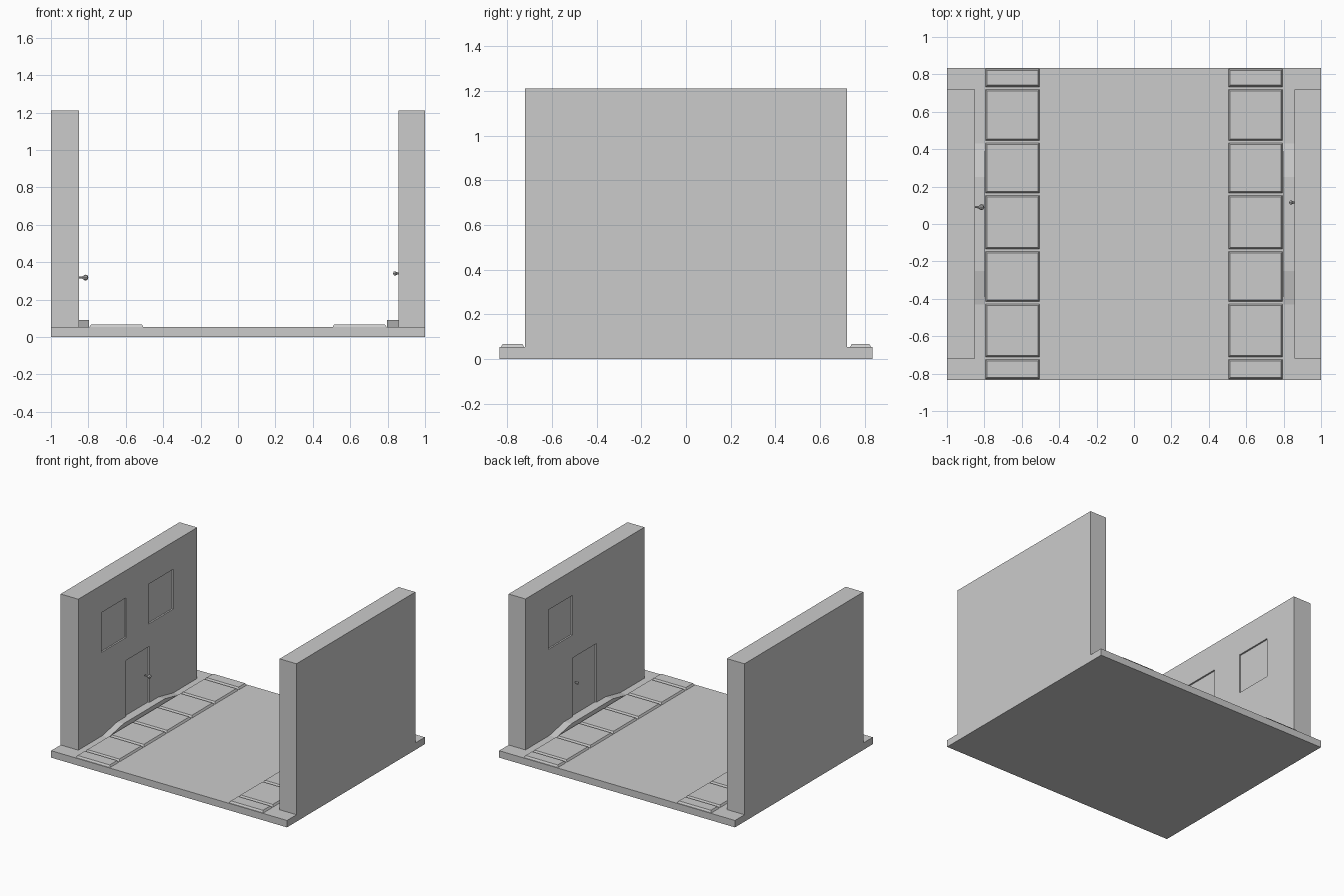
import bpy, bmesh
from math import pi
from mathutils import Matrix

if "Cube" in bpy.data.objects:
    bpy.data.objects.remove(bpy.data.objects["Cube"])

BASE_Z = 0.053


def new_object(name, bm):
    bmesh.ops.recalc_face_normals(bm, faces=bm.faces)
    mesh = bpy.data.meshes.new(name)
    bm.to_mesh(mesh)
    bm.free()
    obj = bpy.data.objects.new(name, mesh)
    bpy.context.collection.objects.link(obj)
    return obj


def box(name, x, y, z, inset=0.0):
    """Box from (min, max) ranges; inset slopes the sides toward the top."""
    bm = bmesh.new()
    lo = [bm.verts.new((a, b, z[0])) for a, b in
          ((x[0], y[0]), (x[1], y[0]), (x[1], y[1]), (x[0], y[1]))]
    i = inset
    hi = [bm.verts.new((a, b, z[1])) for a, b in
          ((x[0] + i, y[0] + i), (x[1] - i, y[0] + i),
           (x[1] - i, y[1] - i), (x[0] + i, y[1] - i))]
    bm.faces.new(lo[::-1])
    bm.faces.new(hi)
    for k in range(4):
        n = (k + 1) % 4
        bm.faces.new((lo[k], lo[n], hi[n], hi[k]))
    return new_object(name, bm)


def span(a, b):
    return (min(a, b), max(a, b))


def wall(name, side, inner, openings):
    """Wall slab with shallow recesses cut in its inner face."""
    obj = box(name, span(side, side * inner), (-0.72, 0.72), (BASE_Z, 1.21))
    for y, z in openings:
        cutter = box("recess_cutter", span(side * (inner - 0.05), side * (inner + 0.012)), y, z)
        mod = obj.modifiers.new("recess", 'BOOLEAN')
        mod.operation = 'DIFFERENCE'
        mod.solver = 'EXACT'
        mod.object = cutter
        bpy.context.view_layer.objects.active = obj
        bpy.ops.object.modifier_apply(modifier=mod.name)
        bpy.data.objects.remove(cutter)


def ramp(name, side, inner):
    """Doorstep with sloped ends against the wall."""
    profile = [(-0.43, BASE_Z), (0.43, BASE_Z), (0.25, 0.09), (-0.25, 0.09)]
    bm = bmesh.new()
    rings = [[bm.verts.new((x * side, y, z)) for y, z in profile] for x in (0.797, inner)]
    for r in rings:
        bm.faces.new(r)
    for k in range(4):
        n = (k + 1) % 4
        bm.faces.new((rings[0][k], rings[0][n], rings[1][n], rings[1][k]))
    new_object(name, bm)


def knob(name, origin, side, profile, sides=8):
    """Lathed knob pointing from the wall toward the street."""
    bm = bmesh.new()
    verts = [bm.verts.new((r, 0, h)) for r, h in profile]
    edges = [bm.edges.new(p) for p in zip(verts, verts[1:])]
    bmesh.ops.spin(bm, geom=verts + edges, cent=(0, 0, 0), axis=(0, 0, 1),
                   angle=2 * pi, steps=sides)
    bmesh.ops.remove_doubles(bm, verts=bm.verts, dist=1e-5)
    bm.transform(Matrix.Translation(origin) @ Matrix.Rotation(-side * pi / 2, 4, 'Y'))
    new_object(name, bm)


# Road slab
box("road_base", (-1, 1), (-0.835, 0.835), (0, BASE_Z))

# Walls with door and window recesses
wall("left_wall", -1, 0.85, [((-0.14, 0.14), (0.09, 0.52)),
                             ((-0.44, -0.14), (0.695, 1.0)),
                             ((0.13, 0.43), (0.695, 1.0))])
wall("right_wall", 1, 0.857, [((-0.14, 0.15), (0.09, 0.54)),
                              ((0.15, 0.44), (0.717, 1.02))])

# Doorsteps
ramp("left_doorstep", -1, 0.85)
ramp("right_doorstep", 1, 0.857)

# Pavement slabs with chamfered edges
joints = [-0.835, -0.717, -0.422, -0.14, 0.16, 0.44, 0.727, 0.835]
for side, label in ((-1, "left"), (1, "right")):
    for i, (a, b) in enumerate(zip(joints, joints[1:])):
        box(f"{label}_paving_slab_{i}", span(side * 0.5, side * 0.8),
            (a + 0.001, b - 0.001), (BASE_Z - 0.01, 0.068), inset=0.014)

# Door knobs
knob("left_door_knob", (-0.852, 0.09, 0.318), -1,
     [(0.005, 0), (0.006, 0.02), (0.016, 0.034), (0.013, 0.046), (0, 0.052)])
knob("right_door_knob", (0.859, 0.115, 0.34), 1,
     [(0.006, 0), (0.007, 0.01), (0.012, 0.017), (0.009, 0.027), (0, 0.03)])
